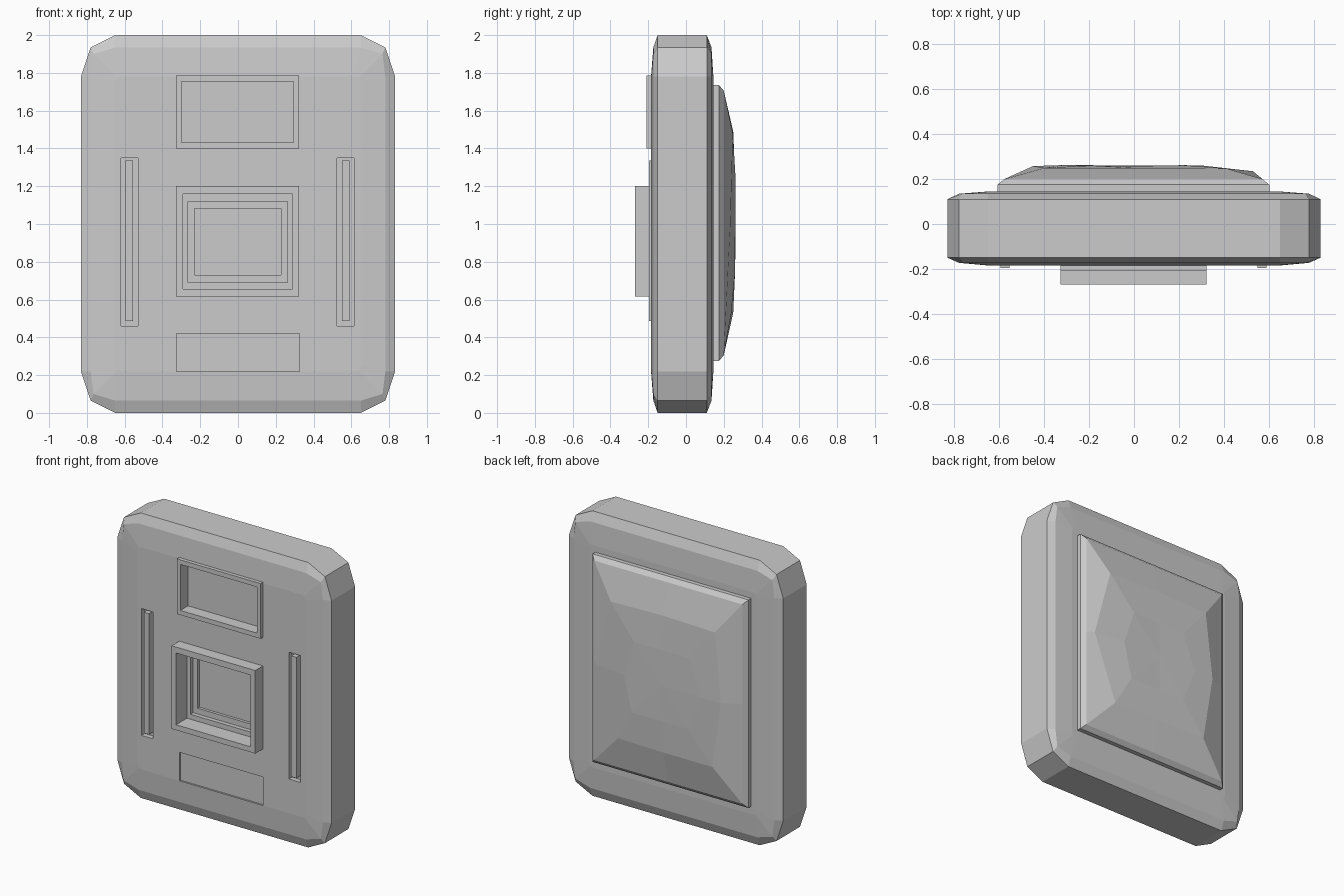
import bpy, bmesh

if "Cube" in bpy.data.objects:
    bpy.data.objects.remove(bpy.data.objects["Cube"])


def make(name, bm):
    bmesh.ops.recalc_face_normals(bm, faces=bm.faces)
    me = bpy.data.meshes.new(name)
    bm.to_mesh(me)
    bm.free()
    ob = bpy.data.objects.new(name, me)
    bpy.context.scene.collection.objects.link(ob)
    return ob


def bridge(bm, a, b):
    n = len(a)
    for i in range(n):
        j = (i + 1) % n
        bm.faces.new((a[i], a[j], b[j], b[i]))


def loft(name, rings, caps=(True, True)):
    bm = bmesh.new()
    rows = [[bm.verts.new(p) for p in r] for r in rings]
    for a, b in zip(rows, rows[1:]):
        bridge(bm, a, b)
    if caps[0]:
        bm.faces.new(rows[0])
    if caps[1]:
        bm.faces.new(rows[-1])
    return make(name, bm)


def rect(x0, x1, z0, z1, y):
    return [(x0, y, z0), (x1, y, z0), (x1, y, z1), (x0, y, z1)]


def outline(y, ax, az, bx, bz, cx, cz):
    """Twelve-sided rounded rectangle, each corner given by three points."""
    q = [(ax, az), (bx, bz), (cx, cz)]
    pts = q + [(x, -z) for x, z in q[::-1]]
    pts += [(-x, -z) for x, z in q] + [(-x, z) for x, z in q[::-1]]
    return [(x, y, z + 1) for x, z in pts]


def box(name, x0, x1, y0, y1, z0, z1):
    return loft(name, [rect(x0, x1, z0, z1, y0), rect(x0, x1, z0, z1, y1)])


# Main slab with softened edges
outer = (0.65, 1.0, 0.78, 0.935, 0.832, 0.78)
middle = (0.65, 0.935, 0.765, 0.90, 0.78, 0.78)
inner = (0.62, 0.78, 0.64, 0.775, 0.65, 0.75)
body = loft("body", [outline(-0.185, *inner), outline(-0.173, *middle),
                     outline(-0.15, *outer), outline(0.11, *outer),
                     outline(0.135, *middle), outline(0.145, *inner)])

# Pockets cut into the front
cuts = [(-0.31, 0.31, -0.12, 1.42, 1.77), (-0.305, 0.305, -0.08, 0.64, 1.175),
        (-0.325, 0.325, -0.173, 0.22, 0.42)]
for s in (-0.575, 0.57):
    cuts.append((s - 0.045, s + 0.045, -0.15, 0.46, 1.35))
for x0, x1, depth, z0, z1 in cuts:
    cutter = box("pocket_cutter", x0, x1, -0.4, depth, z0, z1)
    cutter.hide_render = True
    mod = body.modifiers.new("pocket", 'BOOLEAN')
    mod.operation = 'DIFFERENCE'
    mod.solver = 'EXACT'
    mod.object = cutter
    bpy.context.view_layer.objects.active = body
    bpy.ops.object.modifier_apply(modifier=mod.name)
    bpy.data.objects.remove(cutter)

# Upper window frame with recessed panel
a, b = (-0.327, 0.323, 1.40, 1.787), (-0.30, 0.295, 1.432, 1.755)
loft("upper_window", [rect(*a, -0.18), rect(*a, -0.21), rect(*b, -0.21),
                      rect(*b, -0.125)], (False, True))

# Central frame stepping down into the body
steps = [(-0.327, 0.323, 0.617, 1.20), (-0.292, 0.288, 0.655, 1.158),
         (-0.265, 0.262, 0.69, 1.12), (-0.23, 0.227, 0.73, 1.083)]
rings = [rect(*steps[0], -0.18)]
for i, y in enumerate((-0.27, -0.15, -0.12)):
    rings += [rect(*steps[i], y), rect(*steps[i + 1], y)]
rings.append(rect(*steps[3], -0.10))
loft("central_frame", rings, (False, True))

# Raised bars standing in the side slots
for side, s in (("left", -0.575), ("right", 0.57)):
    box(side + "_bar", s - 0.02, s + 0.02, -0.195, -0.145, 0.487, 1.335)

# Back pad: thin base rim and a faceted, slightly uneven cushion
bm = bmesh.new()


def ring8(x0, x1, z0, z1, y):
    xm, zm = (x0 + x1) / 2, (z0 + z1) / 2
    return [(x0, y, z0), (xm, y, z0), (x1, y, z0), (x1, y, zm),
            (x1, y, z1), (xm, y, z1), (x0, y, z1), (x0, y, zm)]


crown = [(-0.38, 0.25, 0.53), (0.0, 0.25, 0.53), (0.36, 0.24, 0.53), (0.53, 0.235, 1.0),
         (0.41, 0.248, 1.48), (0.0, 0.25, 1.49), (-0.40, 0.25, 1.48), (-0.45, 0.258, 1.0)]
top = [(-0.2, 0.26, 0.75), (0.0, 0.257, 0.75), (0.24, 0.26, 0.75), (0.3, 0.261, 1.0),
       (0.22, 0.262, 1.25), (0.0, 0.258, 1.25), (-0.2, 0.26, 1.25), (-0.3, 0.263, 1.0)]
rows = [ring8(-0.608, 0.603, 0.275, 1.735, 0.14), ring8(-0.608, 0.603, 0.275, 1.735, 0.175),
        ring8(-0.578, 0.573, 0.305, 1.705, 0.20), crown, top]
rows = [[bm.verts.new(p) for p in r] for r in rows]
for r0, r1 in zip(rows, rows[1:]):
    bridge(bm, r0, r1)
mid = bm.verts.new((0, 0.26, 1.0))
for i in range(8):
    bm.faces.new((rows[-1][i], rows[-1][(i + 1) % 8], mid))
bm.faces.new(rows[0])
make("back_pad", bm)
